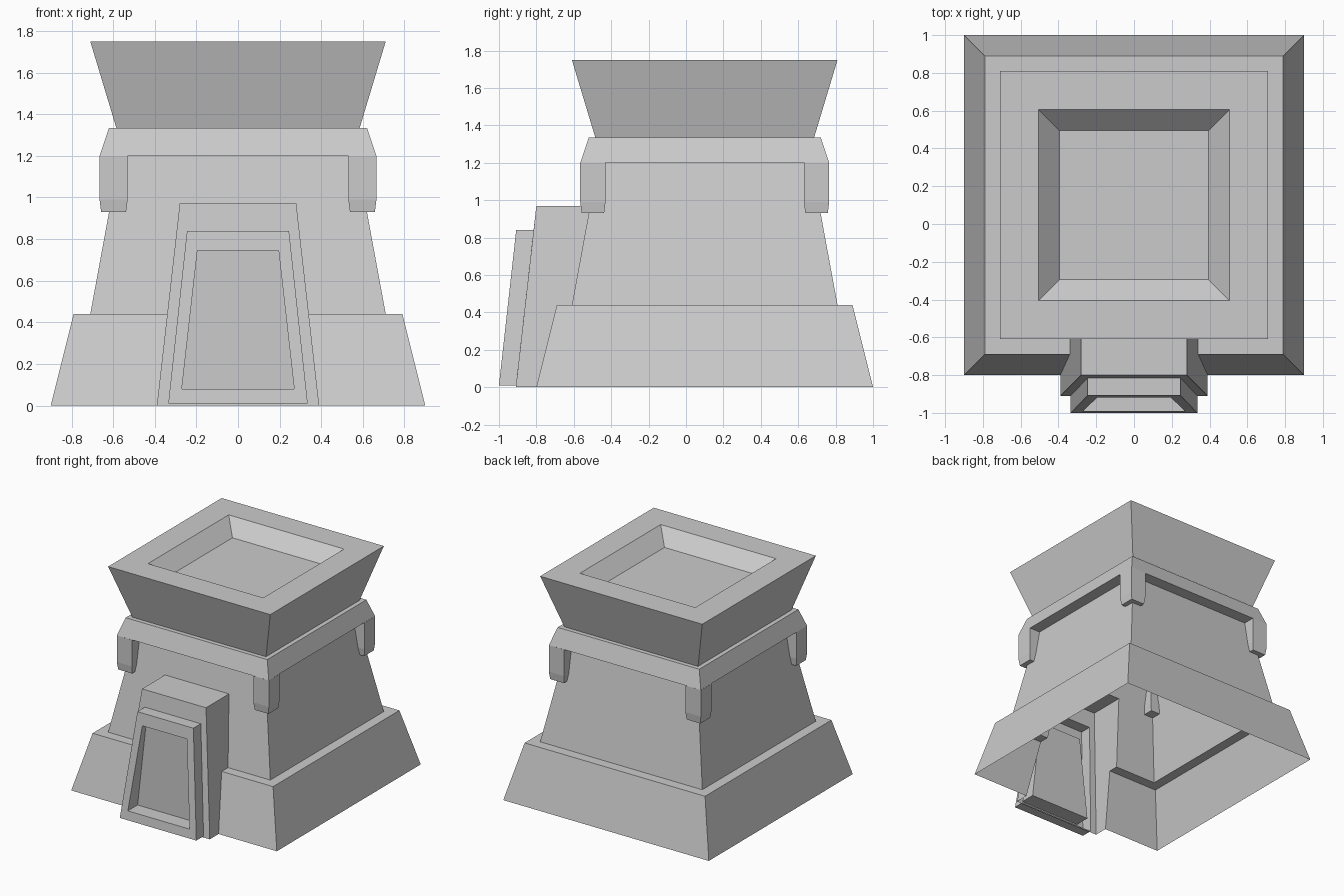
import bpy, bmesh
from mathutils import Vector

if "Cube" in bpy.data.objects:
    bpy.data.objects.remove(bpy.data.objects["Cube"], do_unlink=True)

stone = bpy.data.materials.new("grey stone")
stone.use_nodes = True
GREY = (0.6, 0.6, 0.6, 1)
stone.diffuse_color = GREY
stone.node_tree.nodes["Principled BSDF"].inputs["Base Color"].default_value = GREY

CY = 0.1                      # centre of the tower in y
DOOR_W, DOOR_TOP_W, DOOR_H = 0.39, 0.28, 0.97


def square(half, z, cx=0, cy=CY):
    """Square ring, counter-clockwise from above."""
    return [(cx + sx * half, cy + sy * half, z)
            for sx, sy in ((-1, -1), (1, -1), (1, 1), (-1, 1))]


def trapezoid(w0, w1, z0, z1, y0, y1):
    """Upright ring, counter-clockwise from the front."""
    return [(-w0, y0, z0), (w0, y0, z0), (w1, y1, z1), (-w1, y1, z1)]


def loft(rings, cap_first=False, cap_last=False):
    """Join successive four-point rings with quads."""
    bm = bmesh.new()
    loops = [[bm.verts.new(p) for p in ring] for ring in rings]
    for a, b in zip(loops, loops[1:]):
        for i in range(4):
            j = (i + 1) % 4
            bm.faces.new((a[i], a[j], b[j], b[i]))
    if cap_first:
        bm.faces.new(loops[0][::-1])
    if cap_last:
        bm.faces.new(loops[-1])
    return bm


def finish(bm, name):
    mesh = bpy.data.meshes.new(name)
    bm.normal_update()
    bm.to_mesh(mesh)
    bm.free()
    mesh.materials.append(stone)
    obj = bpy.data.objects.new(name, mesh)
    bpy.context.collection.objects.link(obj)
    return obj


def cut_doorway(bm):
    """Open the front wall where the porch joins it."""
    lean = DOOR_W - DOOR_TOP_W
    planes = [((s * DOOR_W, 0, 0), (s * DOOR_H, 0, lean)) for s in (-1, 1)]
    planes.append(((0, 0, DOOR_H), (0, 0, 1)))
    for co, no in planes:
        faces = [f for f in bm.faces if f.calc_center_median().y < -0.4]
        edges = {e for f in faces for e in f.edges}
        verts = {v for f in faces for v in f.verts}
        bmesh.ops.bisect_plane(bm, geom=faces + list(edges) + list(verts),
                               plane_co=co, plane_no=Vector(no).normalized())
    inside = []
    for f in bm.faces:
        c = f.calc_center_median()
        if c.y < -0.4 and c.z < DOOR_H and abs(c.x) < DOOR_W - lean * c.z / DOOR_H:
            inside.append(f)
    bmesh.ops.delete(bm, geom=inside, context='FACES')


# Sloped plinth with its ledge, open underneath
plinth = loft([square(0.9, 0), square(0.79, 0.44), square(0.71, 0.44)])
cut_doorway(plinth)
finish(plinth, "plinth")

# Tapered tower walls
tower = loft([square(0.71, 0.44), square(0.57, 1.2)])
cut_doorway(tower)
finish(tower, "tower_walls")

# Collar round the top of the walls
finish(loft([square(0.57, 1.2), square(0.665, 1.2),
             square(0.62, 1.335), square(0.585, 1.335)]), "collar")

# Flared top with a sunken floor
finish(loft([square(0.585, 1.335), square(0.71, 1.75),
             square(0.505, 1.75), square(0.395, 1.64)], cap_last=True), "flared_top")

# Corner brackets hanging from the collar
for sx, side in ((-1, "right"), (1, "left")):
    for sy, end in ((-1, "front"), (1, "back")):
        cx, cy = sx * 0.598, CY + sy * 0.598
        finish(loft([square(0.06, 0.93, cx, cy), square(0.0675, 0.99, cx, cy),
                     square(0.0675, 1.2, cx, cy)], cap_first=True),
               f"bracket_{end}_{side}")

# Doorway: stepped frame and recessed door panel
finish(loft([trapezoid(DOOR_W, DOOR_TOP_W, 0, DOOR_H, -0.91, -0.8),
             trapezoid(0.335, 0.245, 0.01, 0.84, -0.909, -0.815),
             trapezoid(0.335, 0.245, 0.01, 0.84, -1.0, -0.908),
             trapezoid(0.27, 0.195, 0.08, 0.745, -0.992, -0.918),
             trapezoid(0.27, 0.195, 0.08, 0.745, -0.87, -0.87)],
            cap_last=True), "doorway")

# Porch sides and roof running back to the walls
porch = bmesh.new()
outline = [(-0.91, 0), (-0.8, 0), (-0.69, 0.44), (-0.61, 0.44),
           (-0.512, DOOR_H), (-0.8, DOOR_H)]
roof = []
for s in (1, -1):
    side = [porch.verts.new((s * (DOOR_W - (DOOR_W - DOOR_TOP_W) * z / DOOR_H), y, z))
            for y, z in outline]
    porch.faces.new(side[::s])
    roof += side[4:]
porch.faces.new((roof[0], roof[2], roof[3], roof[1]))
finish(porch, "porch")
